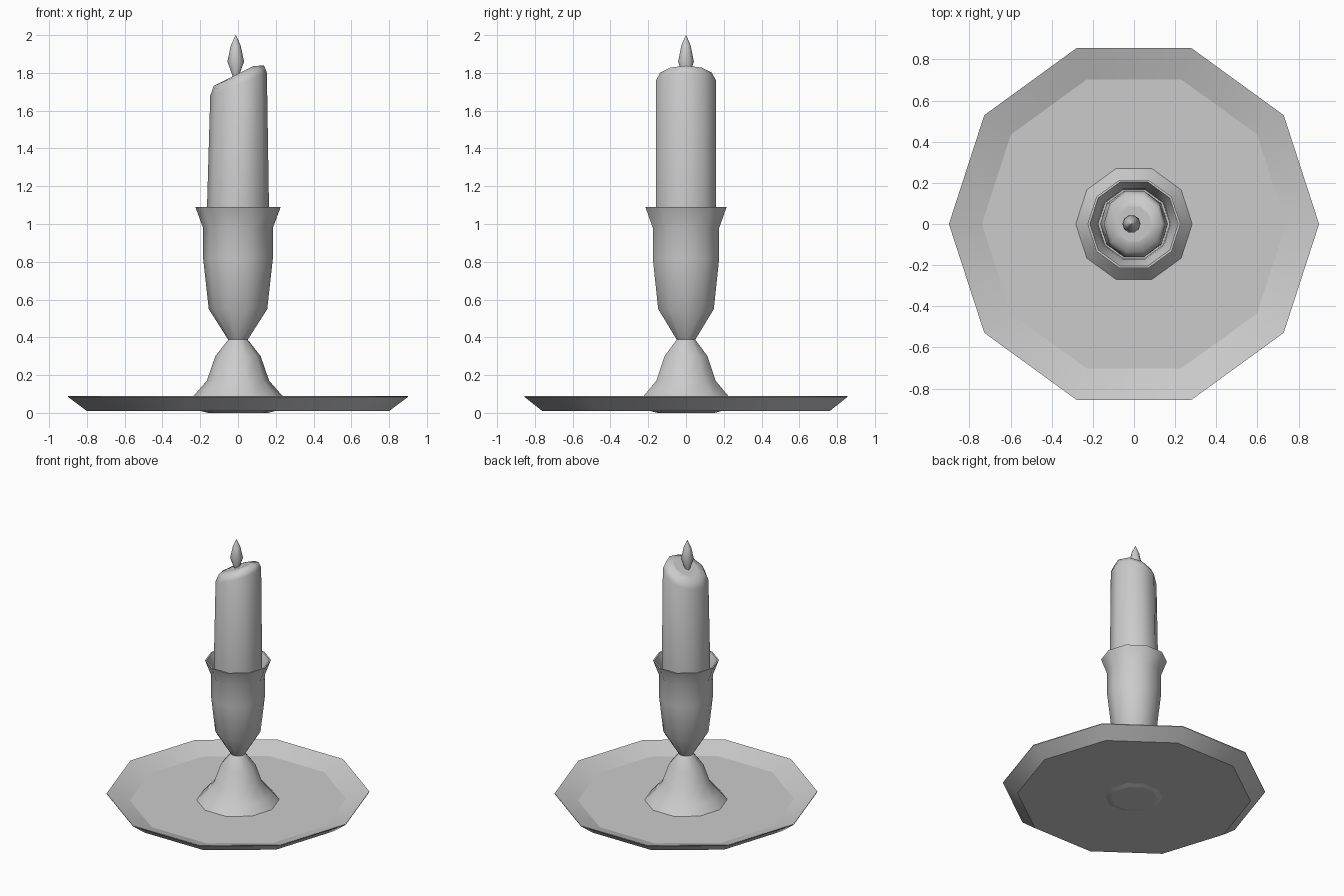
import bpy, bmesh, math

if "Cube" in bpy.data.objects:
    bpy.data.objects.remove(bpy.data.objects["Cube"])

SIDES = 10


def loft(name, rings, angle=45):
    """Skin ten-sided rings (rx, ry, z, x-slope, x-centre), capping both ends."""
    bm = bmesh.new()
    loops = []
    for rx, ry, z, slope, cx in rings:
        loop = []
        for i in range(SIDES):
            a = 2 * math.pi * i / SIDES
            x = rx * math.cos(a)
            loop.append(bm.verts.new((cx + x, ry * math.sin(a), z + slope * x)))
        loops.append(loop)
    for lo, hi in zip(loops, loops[1:]):
        for i in range(SIDES):
            j = (i + 1) % SIDES
            bm.faces.new((lo[i], lo[j], hi[j], hi[i]))
    bm.faces.new(loops[0][::-1])
    bm.faces.new(loops[-1])
    bmesh.ops.recalc_face_normals(bm, faces=bm.faces[:])
    mesh = bpy.data.meshes.new(name)
    bm.to_mesh(mesh)
    bm.free()
    obj = bpy.data.objects.new(name, mesh)
    bpy.context.collection.objects.link(obj)
    bpy.ops.object.select_all(action='DESELECT')
    obj.select_set(True)
    bpy.context.view_layer.objects.active = obj
    bpy.ops.object.shade_smooth_by_angle(angle=math.radians(angle))
    for p in mesh.polygons:
        if len(p.vertices) > 4:
            p.use_smooth = False
    return obj


def lathe(name, profile, angle=45, cx=0.0):
    return loft(name, [(r, r, z, 0, cx) for r, z in profile], angle)


# Shallow drip tray
lathe("tray", [(0.80, 0.01), (0.90, 0.085), (0.90, 0.09), (0.74, 0.035)])

# Flared foot, standing through the tray
lathe("foot", [(0.16, 0.0), (0.285, 0.033), (0.235, 0.09), (0.165, 0.17),
               (0.12, 0.30), (0.05, 0.39)])

# Cup with a flared lip and hollow mouth
lathe("candle_cup", [(0.05, 0.385), (0.155, 0.55), (0.185, 0.82), (0.185, 0.98),
                     (0.226, 1.09), (0.215, 1.09), (0.180, 1.0), (0.175, 0.96)])

# Candle with a slanted, melted top
loft("candle", [(0.166, 0.168, 0.94, 0, 0),
                (0.164, 0.168, 1.09, 0, 0),
                (0.150, 0.168, 1.74, 0.40, 0.003),
                (0.133, 0.143, 1.785, 0.40, 0.005),
                (0.085, 0.090, 1.795, 0.50, 0.0)], 70)

# Pointed flame
lathe("flame", [(0.012, 1.77), (0.044, 1.86), (0.026, 1.945), (0.001, 2.0)],
      60, -0.012)
